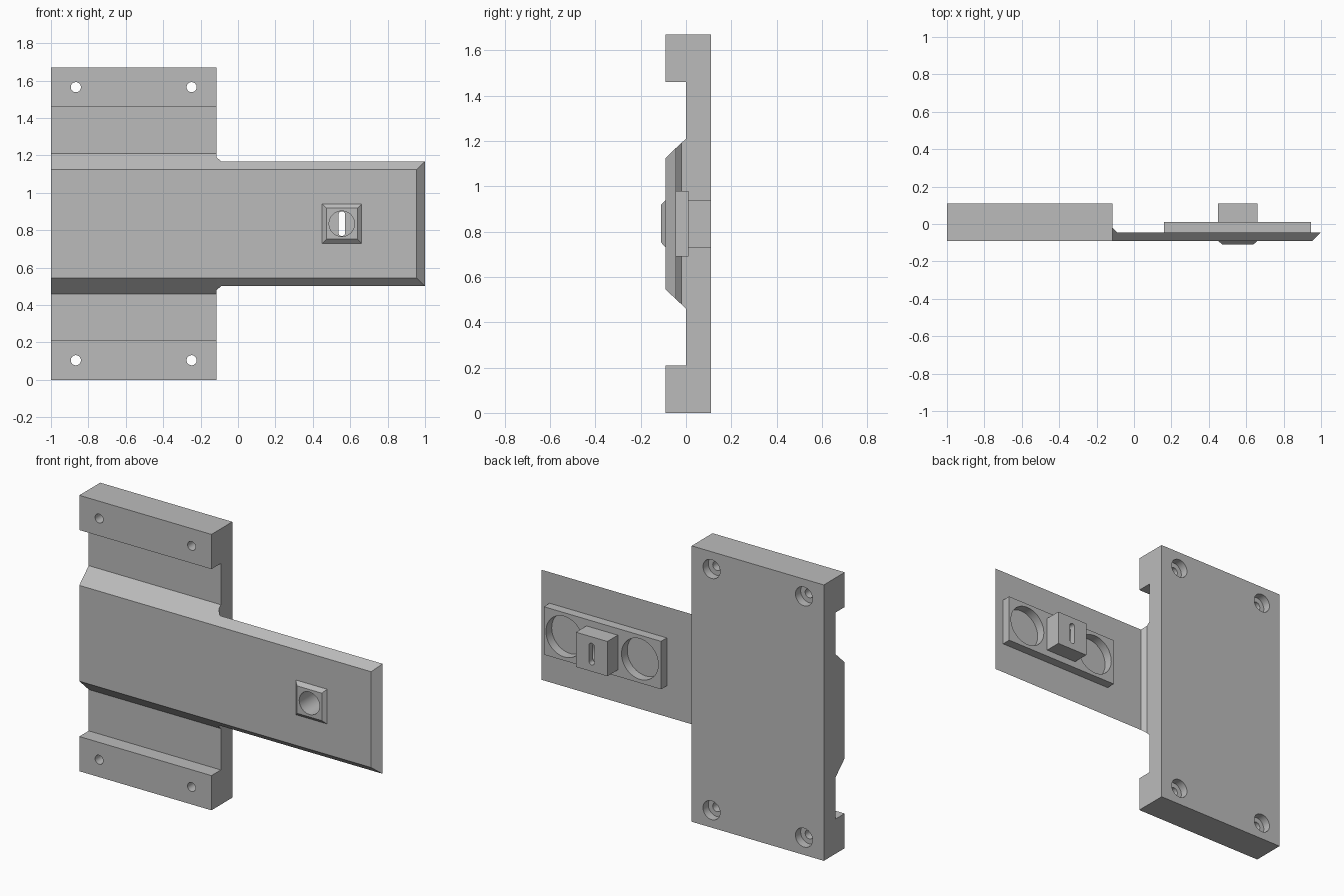
import bpy
import bmesh
import math
from mathutils import Matrix, Vector

if "Cube" in bpy.data.objects:
    bpy.data.objects.remove(bpy.data.objects["Cube"])

GREY = (0.5, 0.5, 0.5, 1)
metal = bpy.data.materials.new("plain_grey")
metal.use_nodes = True
metal.diffuse_color = GREY
metal.node_tree.nodes["Principled BSDF"].inputs["Base Color"].default_value = GREY


def finish(bm, name):
    bmesh.ops.recalc_face_normals(bm, faces=bm.faces)
    mesh = bpy.data.meshes.new(name)
    bm.to_mesh(mesh)
    bm.free()
    mesh.materials.append(metal)
    ob = bpy.data.objects.new(name, mesh)
    bpy.context.collection.objects.link(ob)
    return ob


def hull(name, points):
    bm = bmesh.new()
    for p in points:
        bm.verts.new(p)
    bmesh.ops.convex_hull(bm, input=bm.verts)
    bmesh.ops.dissolve_limit(bm, angle_limit=0.01, verts=bm.verts, edges=bm.edges)
    return finish(bm, name)


def rect(x0, x1, z0, z1, y):
    return [(x, y, z) for x in (x0, x1) for z in (z0, z1)]


def box(name, x0, x1, y0, y1, z0, z1):
    return hull(name, rect(x0, x1, z0, z1, y0) + rect(x0, x1, z0, z1, y1))


def cylinder(x, z, r, y0, y1, name="cutter"):
    bm = bmesh.new()
    turn = Matrix.Translation((x, (y0 + y1) / 2, z)) @ Matrix.Rotation(math.pi / 2, 4, "X")
    bmesh.ops.create_cone(bm, cap_ends=True, segments=48, radius1=r, radius2=r,
                          depth=y1 - y0, matrix=turn)
    return finish(bm, name)


def cut(ob, cutter):
    cutter.hide_render = True
    mod = ob.modifiers.new("cut", "BOOLEAN")
    mod.operation = "DIFFERENCE"
    mod.solver = "EXACT"
    mod.object = cutter
    bpy.context.view_layer.objects.active = ob
    bpy.ops.object.modifier_apply(modifier=mod.name)
    bpy.data.objects.remove(cutter)


MID = 0.835      # centre height
EDGE = -0.115    # where the arm leaves the block
BACK = -0.045    # rear face of the arm
LOCK = 0.555     # centre of the lock housing

# Mounting block: mirrored half profile pushed along x
half = [(0.11, 0.835), (-0.09, 0.835), (-0.09, 0.625), (0, 0.625), (0, 0.375), (-0.09, 0.29)]
profile = [(y, MID + h) for y, h in half] + [(y, MID - h) for y, h in reversed(half)]
bm = bmesh.new()
face = bm.faces.new([bm.verts.new((-1, y, z)) for y, z in profile])
side = bmesh.ops.extrude_face_region(bm, geom=[face])["geom"]
bmesh.ops.translate(bm, vec=Vector((1 + EDGE, 0, 0)),
                    verts=[v for v in side if isinstance(v, bmesh.types.BMVert)])
block = finish(bm, "mounting_block")

# Counterbored screw holes
for x in (-0.867, -0.248):
    for z in (MID - 0.73, MID + 0.73):
        cut(block, cylinder(x, z, 0.027, -0.2, 0.2))
        cut(block, cylinder(x, z, 0.057, 0.06, 0.2))

# Arm with bevelled long edges and end
arm = hull("arm", rect(EDGE, 1, MID - 0.333, MID + 0.333, BACK)
           + rect(EDGE, 0.955, MID - 0.29, MID + 0.29, -0.09))

# Chamfer where the arm meets the block
chamfer = hull("arm_chamfer", rect(EDGE, EDGE + 0.025, MID - 0.333, MID + 0.333, BACK)
               + [(EDGE, -0.02, MID - 0.356), (EDGE, -0.02, MID + 0.356)])

# Rear plate with two round recesses
plate = box("rear_plate", 0.16, 0.945, BACK, 0.01, 0.69, 0.98)
for x in (0.302, 0.808):
    cut(plate, cylinder(x, MID, 0.123, -0.2, 0.2))

# Lock housing with a tapered front
R = 0.105
F = 0.083
housing = box("lock_housing", LOCK - R, LOCK + R, -0.09, 0.11, MID - R, MID + R)
bezel = hull("lock_bezel", rect(LOCK - R, LOCK + R, MID - R, MID + R, -0.09)
             + rect(LOCK - F, LOCK + F, MID - F, MID + F, -0.11))

# Round bore through the front parts, ending in a slot at the back
for part in (arm, plate, housing, bezel):
    cut(part, cylinder(LOCK, MID, 0.068, -0.2, 0.07))
bm = bmesh.new()
outline = []
for end, start in ((1, 0), (-1, math.pi)):
    for i in range(13):
        a = start + math.pi * i / 12
        outline.append(bm.verts.new((LOCK + 0.018 * math.cos(a), 0.05,
                                     MID + end * 0.048 + 0.018 * math.sin(a))))
geom = bmesh.ops.extrude_face_region(bm, geom=[bm.faces.new(outline)])["geom"]
bmesh.ops.translate(bm, vec=Vector((0, 0.15, 0)),
                    verts=[v for v in geom if isinstance(v, bmesh.types.BMVert)])
cut(housing, finish(bm, "slot_cutter"))

# Smooth the bores, keep edges sharp
bpy.ops.object.select_all(action="DESELECT")
for ob in (block, arm, chamfer, plate, housing, bezel):
    ob.select_set(True)
bpy.context.view_layer.objects.active = block
bpy.ops.object.shade_smooth_by_angle(angle=math.radians(30))
